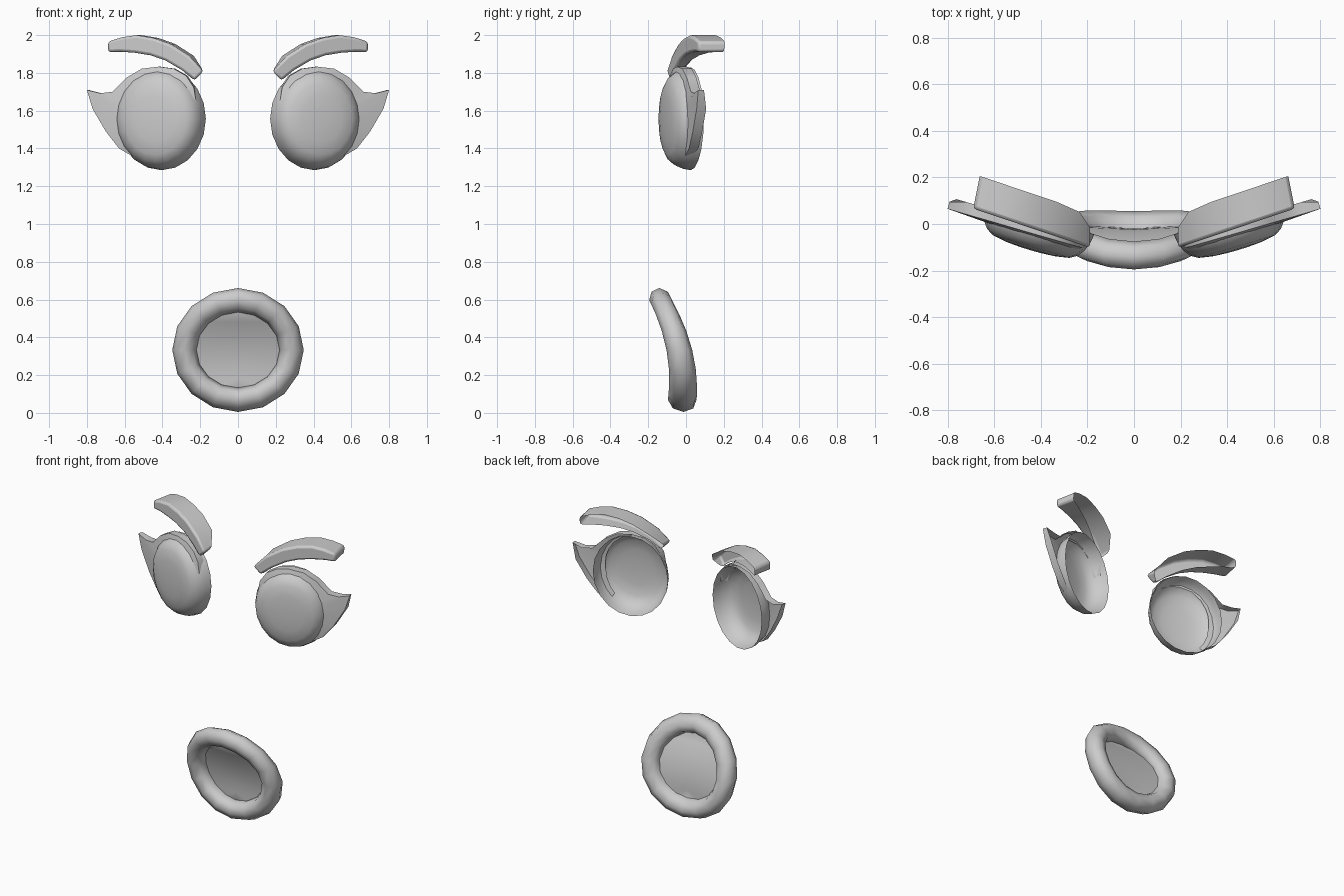
import bpy, bmesh
from math import sin, cos, pi, radians
from mathutils import Vector

if "Cube" in bpy.data.objects:
    bpy.data.objects.remove(bpy.data.objects["Cube"])


def make(name, verts, faces, mirror=False, bevel=0, angle=40):
    me = bpy.data.meshes.new(name)
    me.from_pydata(verts, [], faces)
    bm = bmesh.new()
    bm.from_mesh(me)
    bmesh.ops.recalc_face_normals(bm, faces=bm.faces)
    bm.to_mesh(me)
    bm.free()
    ob = bpy.data.objects.new(name, me)
    bpy.context.collection.objects.link(ob)
    bpy.ops.object.select_all(action='DESELECT')
    ob.select_set(True)
    bpy.context.view_layer.objects.active = ob
    bpy.ops.object.shade_smooth_by_angle(angle=radians(angle))
    if bevel:
        b = ob.modifiers.new("Bevel", 'BEVEL')
        b.width, b.segments, b.limit_method = bevel, 2, 'ANGLE'
    if mirror:
        m = ob.modifiers.new("Mirror", 'MIRROR')
        m.use_mirror_merge = False
    return ob


def loft(rows, close_rows=False, close_cols=False):
    """Quads between successive rows of equal point count."""
    n, k = len(rows), len(rows[0])
    verts = [p for r in rows for p in r]
    faces = []
    for i in range(n if close_rows else n - 1):
        for j in range(k if close_cols else k - 1):
            a, b = i, (i + 1) % n
            c = (j + 1) % k
            faces.append((a * k + j, a * k + c, b * k + c, b * k + j))
    return verts, faces


# Eye: shallow dome, open at the back, turned outward
TURN = radians(16.5)


def eye_point(u, d, w):
    return (0.405 + u * cos(TURN) + d * sin(TURN),
            0.025 + u * sin(TURN) - d * cos(TURN), 1.557 + w)


SEG = 20
profile = [(1, 0), (.975, .04), (.92, .078), (.83, .108), (.7, .127), (.45, .138), (.2, .142)]
rows = [[eye_point(.245 * r * cos(2 * pi * i / SEG), d, .272 * r * sin(2 * pi * i / SEG))
         for i in range(SEG)] for r, d in profile]
v, f = loft(rows, close_cols=True)
last = (len(rows) - 1) * SEG
v.append(eye_point(0, .143, 0))
f += [(last + i, last + (i + 1) % SEG, len(v) - 1) for i in range(SEG)]
make("eye", v, f, mirror=True, angle=60)

# Eyelid with lash wing: inner edge x, z then outer edge x, z
lid = [(.235, 1.64, .222, 1.65), (.255, 1.70, .235, 1.725), (.29, 1.745, .275, 1.785),
       (.35, 1.785, .34, 1.822), (.42, 1.795, .42, 1.833), (.50, 1.78, .51, 1.822),
       (.56, 1.73, .59, 1.775), (.59, 1.68, .665, 1.70), (.605, 1.64, .73, 1.692),
       (.61, 1.60, .80, 1.71), (.61, 1.55, .77, 1.61), (.60, 1.48, .70, 1.49),
       (.575, 1.42, .63, 1.40), (.55, 1.385, .565, 1.362)]


def lid_y(x):
    return -.045 + .29 * (x - .42)


rows = []
for i, (a, b, c, d) in enumerate(lid):
    depth = .035 if i in (0, len(lid) - 1) else .05
    if i == 9:
        depth = .03
    rows.append([(a, lid_y(a) - .012, b), (c, lid_y(c), d), (c - .008, lid_y(c) + depth, d)])
v, f = loft(rows)
make("eyelid", v, f, mirror=True)

# Eyebrow: top x, z, bottom x, z, top depth, bottom depth (open back)
brow = [(.183, 1.81, .23, 1.76, .08, .03), (.26, 1.89, .30, 1.815, .13, .04),
        (.36, 1.953, .385, 1.865, .14, .06), (.45, 1.985, .465, 1.893, .14, .08),
        (.54, 2.0, .55, 1.907, .14, .10), (.62, 1.988, .625, 1.912, .14, .12),
        (.69, 1.965, .69, 1.91, .14, .135)]


def brow_y(x):
    return -.105 + .335 * (x - .18)


rows = []
for a, b, c, d, t, u in brow:
    s = 0 if t < .1 else .2
    rows.append([(a - s * t, brow_y(a) + t, b), (a, brow_y(a), b),
                 (c, brow_y(c), d), (c - s * u, brow_y(c) + u, d)])
v, f = loft(rows)
n = len(v)
f += [(0, 1, 2, 3), (n - 1, n - 2, n - 3, n - 4)]
make("eyebrow", v, f, mirror=True, bevel=.014)

# Mouth: lip ring following the curve of a face
N, K = 16, 8


def mouth_y(s):
    return -.035 - .0575 * s - .0425 * s * s


rows = []
for i in range(N):
    t = 2 * pi * i / N
    s, c = sin(t), cos(t)
    depth = .068 - .008 * s
    row = []
    for j in range(K):
        p = 2 * pi * j / K
        r = .064 * cos(p)
        row.append((c * (.284 + r), mouth_y(s) + depth * sin(p) - .1 * r * s, .333 + s * (.264 + r)))
    rows.append(row)
v, f = loft(rows, close_rows=True, close_cols=True)
make("lips", v, f, angle=60)

# Mouth interior: plate closing the ring
v = [(.235 * cos(2 * pi * i / N), mouth_y(sin(2 * pi * i / N)) + .005,
      .333 + .21 * sin(2 * pi * i / N)) for i in range(N)]
# strips joining left and right rim points at equal height, creased on the centre line
mid = [(0, p[1] - .01, p[2]) for p in v]
v += mid
f = []
for i in range(-4, 4):
    a, b = i % N, (i + 1) % N
    f.append((a, b, N + b, N + a))
    a2, b2 = (8 - i) % N, (7 - i) % N
    f.append((a2, N + a, N + b, b2))
make("mouth_interior", v, f)
